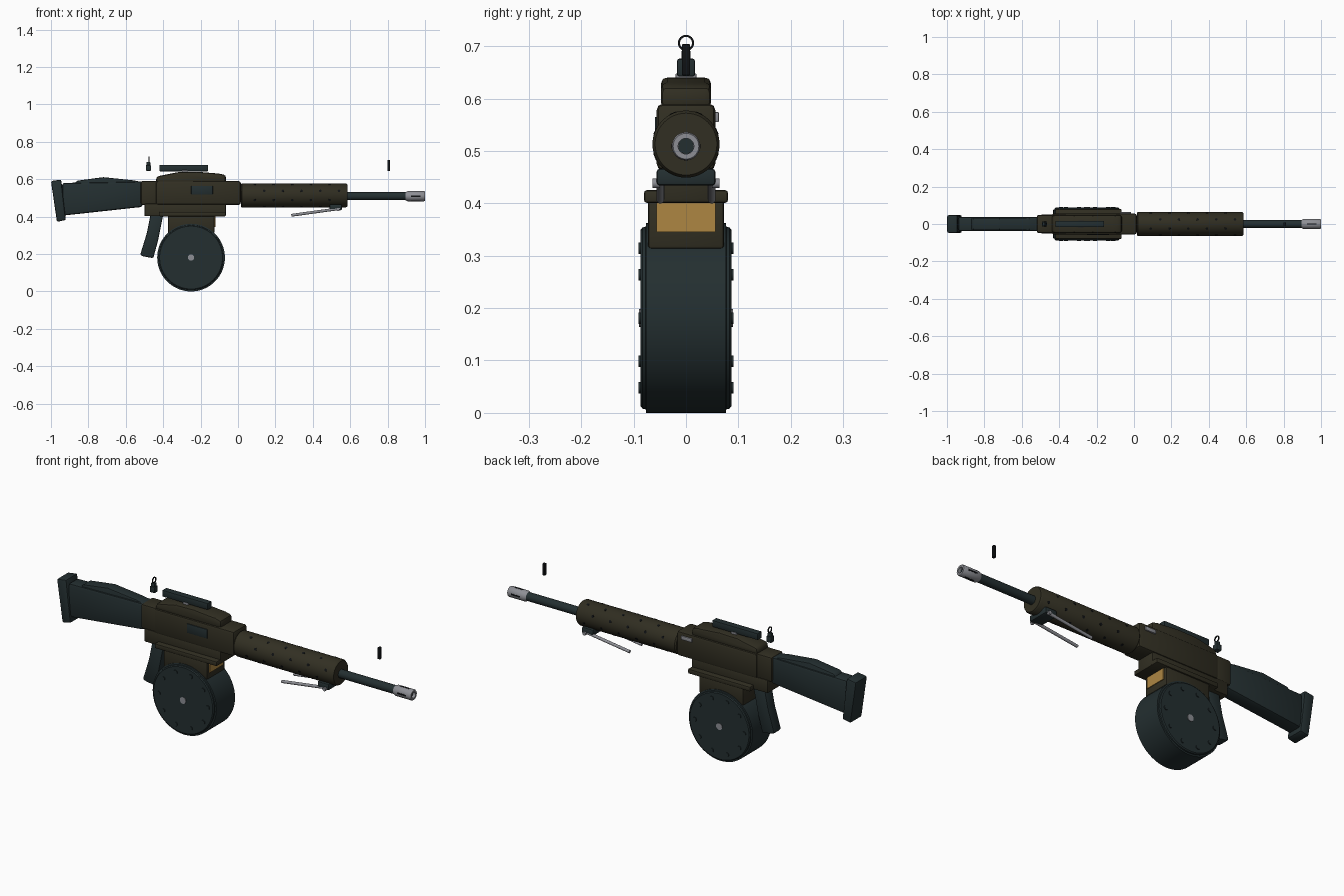
import bpy, bmesh, math
from mathutils import Matrix, Vector

if "Cube" in bpy.data.objects:
    bpy.data.objects.remove(bpy.data.objects["Cube"])


def mat(name, rgb):
    m = bpy.data.materials.new(name)
    m.diffuse_color = (*rgb, 1)
    m.use_nodes = True
    m.node_tree.nodes["Principled BSDF"].inputs["Base Color"].default_value = m.diffuse_color
    return m


OLIVE = mat("olive", (0.031, 0.028, 0.016))
TEAL = mat("dark_teal", (0.017, 0.028, 0.030))
GREY = mat("steel_grey", (0.27, 0.275, 0.30))
TAN = mat("brass_tan", (0.42, 0.24, 0.055))
BLACK = mat("black", (0.005, 0.006, 0.007))
AXIS_Z = 0.509  # height of the barrel axis


def finish(name, bm, m):
    bmesh.ops.recalc_face_normals(bm, faces=bm.faces[:])
    me = bpy.data.meshes.new(name)
    bm.to_mesh(me)
    bm.free()
    me.materials.append(m)
    me.shade_smooth()
    me.set_sharp_from_angle(angle=math.radians(35))
    ob = bpy.data.objects.new(name, me)
    bpy.context.collection.objects.link(ob)
    return ob


def slab(name, pts, y0, y1, m, bev=0.0):
    """Side profile (x, z) extruded from y0 to y1, edges rounded."""
    bm = bmesh.new()
    f = bm.faces.new([bm.verts.new((x, y0, z)) for x, z in pts])
    ex = bmesh.ops.extrude_face_region(bm, geom=[f])
    vs = [g for g in ex["geom"] if isinstance(g, bmesh.types.BMVert)]
    bmesh.ops.translate(bm, verts=vs, vec=(0, y1 - y0, 0))
    if bev:
        bmesh.ops.bevel(bm, geom=bm.edges[:], offset=bev, segments=2,
                        profile=0.5, affect='EDGES', clamp_overlap=True)
    return finish(name, bm, m)


def box(name, x0, x1, y0, y1, z0, z1, m, bev=0.0):
    return slab(name, [(x0, z0), (x1, z0), (x1, z1), (x0, z1)], y0, y1, m, bev)


def lathe(name, prof, origin, axis, m, n=48):
    """Profile of (distance along axis, radius) spun round the axis."""
    bm = bmesh.new()
    rot = Vector((0, 0, 1)).rotation_difference(Vector(axis)).to_matrix().to_4x4()
    rings = []
    for h, r in prof:
        if r == 0:
            rings.append([bm.verts.new((0, 0, h))] * n)
        else:
            rings.append([bm.verts.new((r * math.cos(2 * math.pi * i / n),
                                        r * math.sin(2 * math.pi * i / n), h))
                          for i in range(n)])
    for a, b in zip(rings, rings[1:]):
        for i in range(n):
            j = (i + 1) % n
            vs = list(dict.fromkeys((a[i], a[j], b[j], b[i])))
            if len(vs) > 2:
                bm.faces.new(vs)
    bmesh.ops.transform(bm, matrix=Matrix.Translation(origin) @ rot, verts=bm.verts[:])
    return finish(name, bm, m)


def rod(name, a, b, r, m, n=24):
    a, b = Vector(a), Vector(b)
    d = (b - a).length
    return lathe(name, [(0, 0), (0, r), (d, r), (d, 0)], a, b - a, m, n)


# Stock, cheek rest and butt pad
slab("stock", [(-0.94, 0.405), (-0.51, 0.452), (-0.51, 0.588), (-0.94, 0.58)],
     -0.038, 0.038, TEAL, 0.012)
slab("cheek_rest", [(-0.88, 0.57), (-0.44, 0.57), (-0.56, 0.594), (-0.72, 0.611), (-0.86, 0.592)],
     -0.03, 0.03, TEAL, 0.006)
slab("butt_pad", [(-1.0, 0.59), (-0.968, 0.372), (-0.92, 0.382), (-0.93, 0.46),
                  (-0.945, 0.598)], -0.047, 0.047, TEAL, 0.008)

# Receiver
box("receiver", -0.44, 0.015, -0.056, 0.056, 0.463, 0.59, OLIVE, 0.012)
box("receiver_rear", -0.52, -0.42, -0.048, 0.048, 0.463, 0.59, OLIVE, 0.01)
box("lower_receiver", -0.5, -0.065, -0.05, 0.05, 0.402, 0.47, OLIVE, 0.006)
box("magazine_flange", -0.42, -0.066, -0.08, 0.08, 0.401, 0.425, OLIVE, 0.005)
slab("top_cover", [(-0.44, 0.58), (-0.065, 0.58), (-0.065, 0.622), (-0.10, 0.63),
                   (-0.22, 0.64), (-0.32, 0.638), (-0.435, 0.615)], -0.048, 0.048, OLIVE, 0.012)
box("ejection_port", -0.25, -0.135, -0.0595, -0.05, 0.518, 0.565, TEAL, 0.002)
box("charging_handle", -0.075, -0.015, 0.05, 0.063, 0.555, 0.574, GREY, 0.002)

# Top handle and its clamp
box("handle_clamp", -0.30, -0.27, -0.02, 0.02, 0.63, 0.648, GREY, 0.002)
box("top_rail", -0.42, -0.16, -0.017, 0.017, 0.642, 0.676, TEAL, 0.004)

# Sights
box("rear_sight_base", -0.493, -0.465, -0.014, 0.014, 0.645, 0.675, TEAL, 0.003)
box("rear_sight_body", -0.489, -0.469, -0.009, 0.009, 0.67, 0.692, TEAL, 0.003)
ring = [(-0.0025, 0.0115), (-0.0025, 0.0155), (0.0025, 0.0155), (0.0025, 0.0115), (-0.0025, 0.0115)]
lathe("rear_sight_ring", ring, (-0.477, 0, 0.706), (1, 0, 0), BLACK, 32)
box("front_sight", 0.799, 0.813, -0.008, 0.008, 0.644, 0.704, BLACK, 0.002)

# Handguard with rows of small vents
lathe("handguard", [(0.0, 0), (0.0, 0.058), (0.006, 0.064), (0.562, 0.064), (0.57, 0.059), (0.57, 0)],
      (0.015, 0, AXIS_Z + 0.004), (1, 0, 0), OLIVE, 48)
for row in range(8):
    a = math.radians(22.5 + 45 * row)
    d = Vector((0, math.cos(a), math.sin(a)))
    for k in range(5):
        p = Vector((0.09 + 0.1 * k + 0.05 * (row % 2), 0, AXIS_Z + 0.004))
        rod("handguard_vent", p + d * 0.06, p + d * 0.0648, 0.007, BLACK, 12)

# Barrel and muzzle brake
rod("barrel", (0.57, 0, AXIS_Z), (0.94, 0, AXIS_Z), 0.0215, TEAL, 32)
lathe("muzzle_brake", [(0, 0), (0, 0.021), (0.012, 0.027), (0.10, 0.027), (0.105, 0.0245),
                       (0.105, 0.015), (0.06, 0.015), (0.06, 0)],
      (0.895, 0, AXIS_Z), (1, 0, 0), GREY, 32)
rod("bore", (0.95, 0, AXIS_Z), (0.985, 0, AXIS_Z), 0.0149, TEAL, 24)
for s in (-1, 1):
    y0, y1 = sorted((s * 0.02, s * 0.0275))
    box("muzzle_slot_side", 0.925, 0.975, y0, y1, AXIS_Z - 0.004, AXIS_Z + 0.004, BLACK)
    z0, z1 = sorted((AXIS_Z + s * 0.02, AXIS_Z + s * 0.0275))
    box("muzzle_slot_vertical", 0.925, 0.975, -0.004, 0.004, z0, z1, BLACK)

# Folded bipod
box("bipod_mount", 0.49, 0.555, -0.056, 0.056, 0.434, 0.466, TEAL, 0.006)
for s in (-1, 1):
    rod("bipod_pivot", (0.535, s * 0.05, 0.438), (0.535, s * 0.064, 0.438), 0.009, GREY)
    rod("bipod_leg", (0.545, s * 0.049, 0.443), (0.285, s * 0.049, 0.407), 0.0075, GREY)

# Pistol grip
slab("pistol_grip", [(-0.468, 0.41), (-0.488, 0.31), (-0.523, 0.196), (-0.51, 0.188),
                     (-0.453, 0.178), (-0.428, 0.27), (-0.40, 0.41)], -0.03, 0.03, TEAL, 0.01)

# Magazine housing with feed window
box("magazine_housing", -0.375, -0.125, -0.073, 0.073, 0.312, 0.41, OLIVE, 0.008)
box("feed_window", -0.127, -0.121, -0.056, 0.056, 0.345, 0.4005, TAN)

# Drum magazine
DX, DZ = -0.251, 0.181
lathe("drum", [(-0.087, 0), (-0.087, 0.168), (-0.083, 0.173), (-0.077, 0.174), (-0.076, 0.181),
               (0.076, 0.181), (0.077, 0.174), (0.083, 0.173), (0.087, 0.168), (0.087, 0)],
      (DX, 0, DZ), (0, 1, 0), TEAL, 64)
for s in (-1, 1):
    rod("drum_hub", (DX, s * 0.08, DZ), (DX, s * 0.09, DZ), 0.017, GREY, 16)
    for k in range(10):
        a = math.radians(36 * k)
        x, z = DX + 0.14 * math.cos(a), DZ + 0.14 * math.sin(a)
        rod("drum_bolt", (x, s * 0.08, z), (x, s * 0.091, z), 0.011, TEAL, 12)
